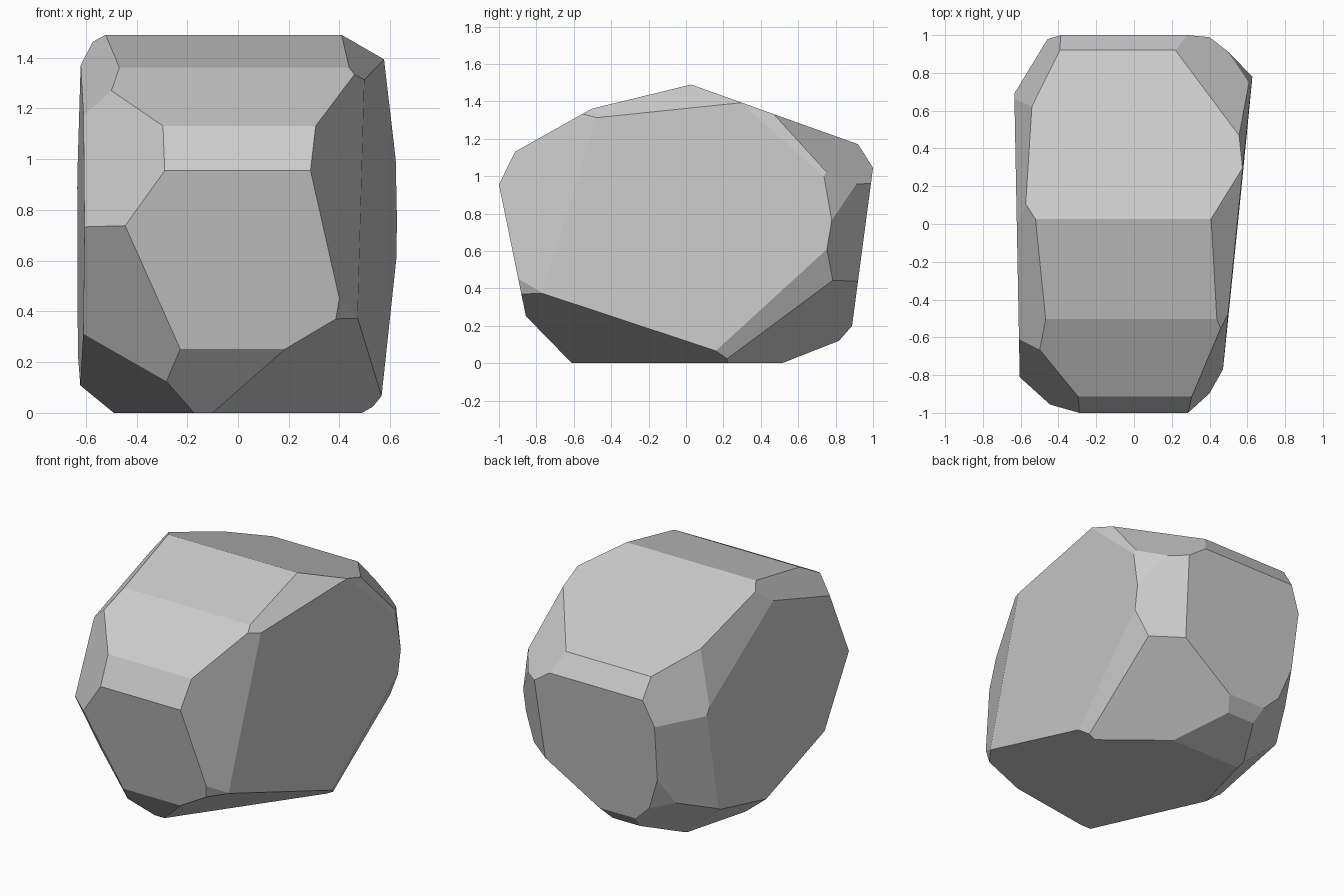
import bpy, bmesh
from mathutils import Vector

# Side profile (y, z), swept across x to make the blank
PROFILE = [(0.027, 1.49), (-0.503, 1.361), (-0.914, 1.131), (-1.0, 0.955),
           (-0.856, 0.252), (-0.61, 0.0), (0.513, 0.0), (0.818, 0.12),
           (0.888, 0.2), (1.0, 1.045), (0.92, 1.171)]

# Chipped facets: outward direction (x, y, z) and plane constant
RIGHT_CUTS = [
    (1.0167, -0.1026, 0.0029, 0.5592),   # main side
    (0.3008, -0.1479, 0.0375, 0.2697),   # front corner
    (0.0968, -0.021, 0.1091, 0.2015),    # top edge
    (0.0358, 0.0089, 0.0142, 0.0430),    # top rear sliver
    (0.0451, 0.054, 0.0569, 0.1262),     # top rear corner
    (0.0420, 0.0309, 0.0063, 0.0552),    # rear upper chip
    (0.0997, 0.1295, -0.023, 0.1458),    # rear corner
    (0.1163, 0.0334, -0.049, 0.0679),    # rear lower strip
    (0.1823, 0.2259, -0.3105, 0.139),    # rear underside
    (0.138, -0.0978, -0.2528, 0.0457),   # front underside
    (0.00883, -0.00662, -0.00287, 0.00817),  # small front chip
]
LEFT_CUTS = [
    (-1.0, -0.019, 0.0, 0.6205),         # main side
    (-0.1321, -0.1445, 0.0653, 0.245),   # front upper corner
    (-0.0862, -0.0283, 0.0802, 0.1637),  # top edge
    (-0.1581, 0.0267, 0.0466, 0.1616),   # top rear edge
    (-0.1153, 0.0715, 0.0404, 0.1584),   # rear upper corner
    (-0.1759, 0.1064, -0.0208, 0.1664),  # rear corner
    (-0.0185, 0.0225, -0.00968, 0.02416),    # small rear chip
    (-0.0471, 0.0472, -0.0544, 0.0434),  # rear lower corner
    (-0.1022, 0.0276, -0.1191, 0.0524),  # rear underside
    (-0.0699, -0.079, -0.0474, 0.0716),  # front lower corner
    (-0.1539, -0.0699, -0.2029, 0.0693), # front underside
]


def slice_off(bm, nx, ny, nz, d):
    """Remove everything outside a plane and cap the opening."""
    n = Vector((nx, ny, nz))
    bmesh.ops.bisect_plane(bm, geom=bm.verts[:] + bm.edges[:] + bm.faces[:],
                           dist=1e-5, plane_co=n * (d / n.length_squared),
                           plane_no=n.normalized(), clear_outer=True)
    rim = [e for e in bm.edges if e.is_boundary]
    if rim:
        bmesh.ops.holes_fill(bm, edges=rim, sides=0)


# Blank
bm = bmesh.new()
face = bm.faces.new([bm.verts.new((-0.8, y, z)) for y, z in PROFILE])
ext = bmesh.ops.extrude_face_region(bm, geom=[face], use_keep_orig=True)
bmesh.ops.translate(bm, vec=(1.6, 0, 0),
                    verts=[v for v in ext["geom"] if isinstance(v, bmesh.types.BMVert)])
bmesh.ops.recalc_face_normals(bm, faces=bm.faces[:])

# Facets
for cut in RIGHT_CUTS + LEFT_CUTS:
    slice_off(bm, *cut)
bmesh.ops.recalc_face_normals(bm, faces=bm.faces[:])

mesh = bpy.data.meshes.new("rock")
bm.to_mesh(mesh)
bm.free()
rock = bpy.data.objects.new("rock", mesh)
bpy.context.collection.objects.link(rock)
